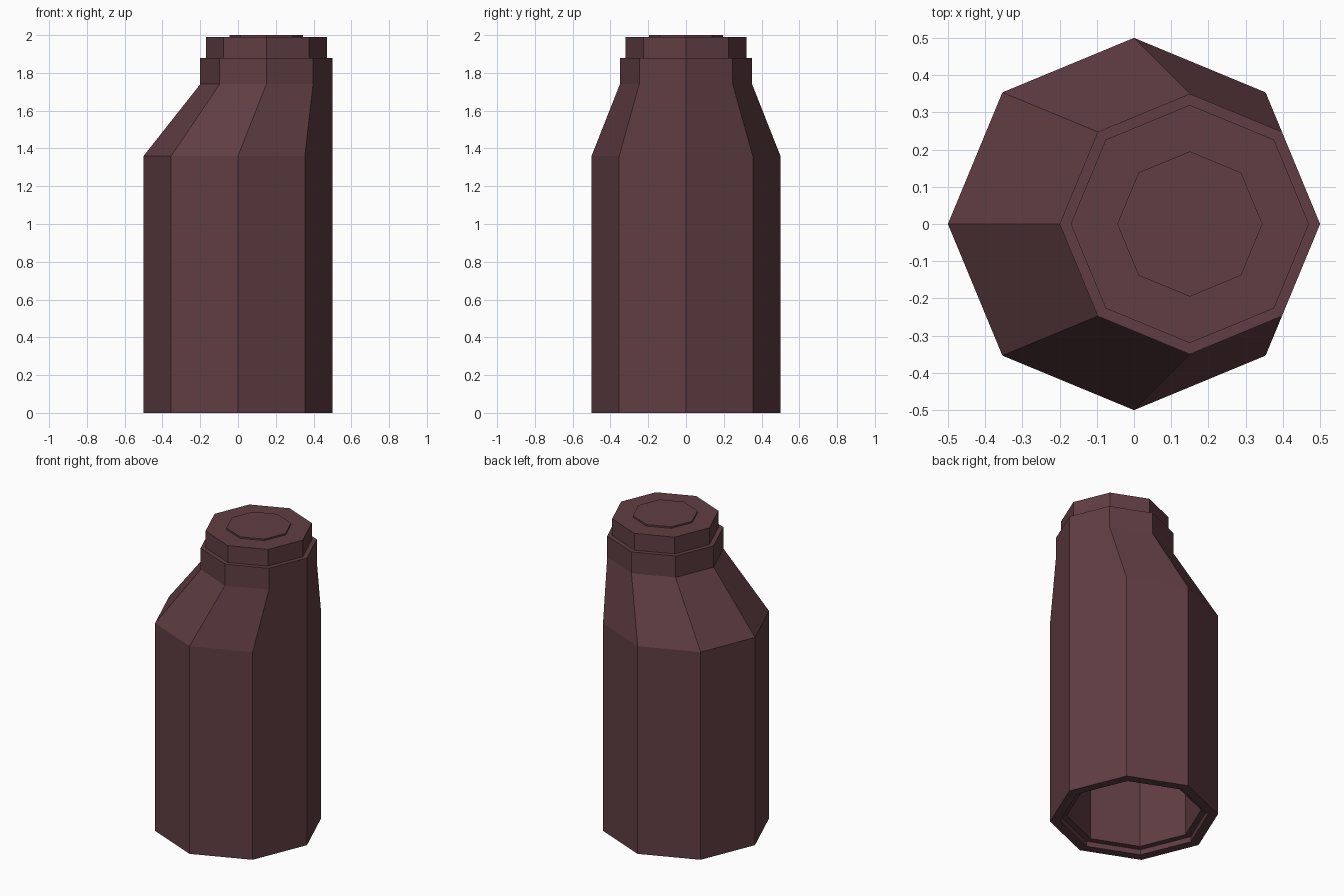
import bpy, bmesh, math

cube = bpy.data.objects.get("Cube")
if cube:
    bpy.data.objects.remove(cube, do_unlink=True)

SIDES = 8
NECK_X = 0.15

plum = bpy.data.materials.new("dark plum")
plum.use_nodes = True
colour = (0.117, 0.047, 0.056, 1.0)
plum.diffuse_color = colour
plum.node_tree.nodes["Principled BSDF"].inputs["Base Color"].default_value = colour


def loft(name, rings):
    """Skin a stack of octagons given as (centre x, radius, z), closing both ends."""
    bm = bmesh.new()
    loops = []
    for cx, radius, z in rings:
        angles = [math.tau * i / SIDES for i in range(SIDES)]
        loops.append([bm.verts.new((cx + radius * math.cos(a), radius * math.sin(a), z))
                      for a in angles])
    for low, high in zip(loops, loops[1:]):
        for i in range(SIDES):
            j = (i + 1) % SIDES
            bm.faces.new((low[i], low[j], high[j], high[i]))
    bm.faces.new(loops[0][::-1])
    bm.faces.new(loops[-1])
    bmesh.ops.recalc_face_normals(bm, faces=bm.faces)
    mesh = bpy.data.meshes.new(name)
    bm.to_mesh(mesh)
    bm.free()
    mesh.materials.append(plum)
    obj = bpy.data.objects.new(name, mesh)
    bpy.context.collection.objects.link(obj)
    return obj


# Hollow body: inside wall, stepped base rim, outside wall, offset shoulder and neck
loft("bottle_body", [
    (NECK_X, 0.25, 1.70),
    (0, 0.40, 1.32),
    (0, 0.40, 0.035),
    (0, 0.44, 0.035),
    (0, 0.44, 0),
    (0, 0.50, 0),
    (0, 0.50, 1.36),
    (NECK_X, 0.35, 1.74),
    (NECK_X, 0.35, 1.88),
])

# Cap and the raised disc on its top
loft("cap", [(NECK_X, 0.32, 1.88), (NECK_X, 0.32, 1.99)])
loft("cap_disc", [(NECK_X, 0.195, 1.985), (NECK_X, 0.195, 2.0)])
